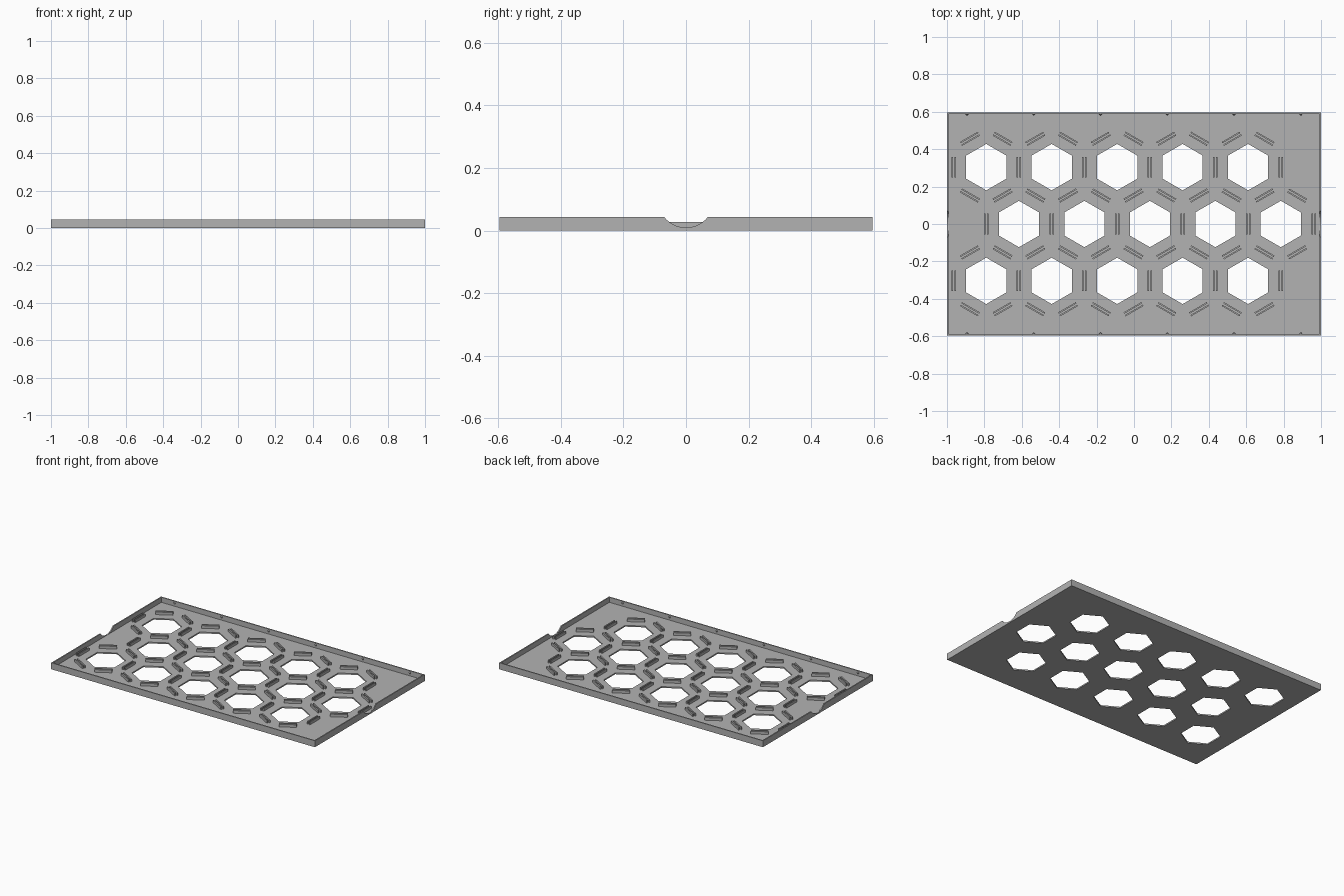
import bpy, bmesh
from math import pi, cos, sin
from mathutils import Matrix, Vector

default = bpy.data.objects.get("Cube")
if default:
    bpy.data.objects.remove(default, do_unlink=True)

HALF_X, HALF_Y, HEIGHT = 1.0, 0.595, 0.044
FLOOR, WALL = 0.009, 0.008
PITCH, HEX_R = 0.35, 0.124
RIB_TOP = 0.027

grey = bpy.data.materials.new("mid grey")
grey.use_nodes = True
grey.diffuse_color = (0.45, 0.45, 0.45, 1)
grey.node_tree.nodes["Principled BSDF"].inputs["Base Color"].default_value = (0.45, 0.45, 0.45, 1)


def add_box(bm, low, high, turn=Matrix()):
    low, high = Vector(low), Vector(high)
    size = Matrix.Diagonal((*(high - low), 1))
    bmesh.ops.create_cube(bm, size=1, matrix=turn @ Matrix.Translation((low + high) / 2) @ size)


def add_prism(bm, sides, radius, depth, matrix, tip=None):
    bmesh.ops.create_cone(bm, cap_ends=True, segments=sides, radius1=radius,
                          radius2=radius if tip is None else tip, depth=depth, matrix=matrix)


def make_object(name, bm):
    mesh = bpy.data.meshes.new(name)
    bm.to_mesh(mesh)
    bm.free()
    obj = bpy.data.objects.new(name, mesh)
    bpy.context.collection.objects.link(obj)
    mesh.materials.append(grey)
    return obj


def cut(target, bm):
    cutter = make_object("cutter", bm)
    cutter.hide_render = True
    mod = target.modifiers.new("cut", "BOOLEAN")
    mod.operation, mod.solver, mod.object = "DIFFERENCE", "EXACT", cutter
    bpy.context.view_layer.objects.active = target
    bpy.ops.object.modifier_apply(modifier=mod.name)
    bpy.data.objects.remove(cutter, do_unlink=True)


# Hexagon centres: three staggered rows
centres = [(-0.79 + PITCH * i + (PITCH / 2 if row == 0 else 0), row * 0.304)
           for row in (-1, 0, 1) for i in range(5)]

# Open tray
bm = bmesh.new()
add_box(bm, (-HALF_X, -HALF_Y, 0), (HALF_X, HALF_Y, HEIGHT))
tray = make_object("tray", bm)
bm = bmesh.new()
add_box(bm, (WALL - HALF_X, WALL - HALF_Y, FLOOR), (HALF_X - WALL, HALF_Y - WALL, 0.1))
cut(tray, bm)

# Hexagonal openings and a curved finger notch in each end wall
bm = bmesh.new()
for x, y in centres:
    add_prism(bm, 6, HEX_R, 0.1, Matrix.Translation((x, y, 0)))
for side in (-1, 1):
    add_prism(bm, 48, 0.089, 0.04,
              Matrix.Translation((side * HALF_X, 0, FLOOR + 0.0895)) @ Matrix.Rotation(pi / 2, 4, "Y"))
cut(tray, bm)

# Paired upright ribs beside every hexagon edge, shared between neighbours
spots = {}
for x, y in centres:
    for k in range(6):
        a = k * pi / 3
        px, py = x + PITCH / 2 * cos(a), y + PITCH / 2 * sin(a)
        spots[round(px / 0.04), round(py / 0.04)] = (px, py, a)
bm = bmesh.new()
for px, py, a in spots.values():
    turn = Matrix.Translation((px, py, 0)) @ Matrix.Rotation(a, 4, "Z")
    for side in (-1, 1):
        add_box(bm, (side * 0.008 - 0.004, -0.055, FLOOR - 0.002),
                (side * 0.008 + 0.004, 0.055, RIB_TOP), turn)
make_object("slot_ribs", bm)

# Small snap bumps inside the long walls
bm = bmesh.new()
for side in (-1, 1):
    for i in range(6):
        spot = Matrix.Translation((-0.893 + 0.357 * i, side * (HALF_Y - WALL - 0.002), 0.03))
        add_prism(bm, 12, 0.009, 0.008, spot @ Matrix.Rotation(side * pi / 2, 4, "X"), 0.002)
make_object("snap_bumps", bm)
